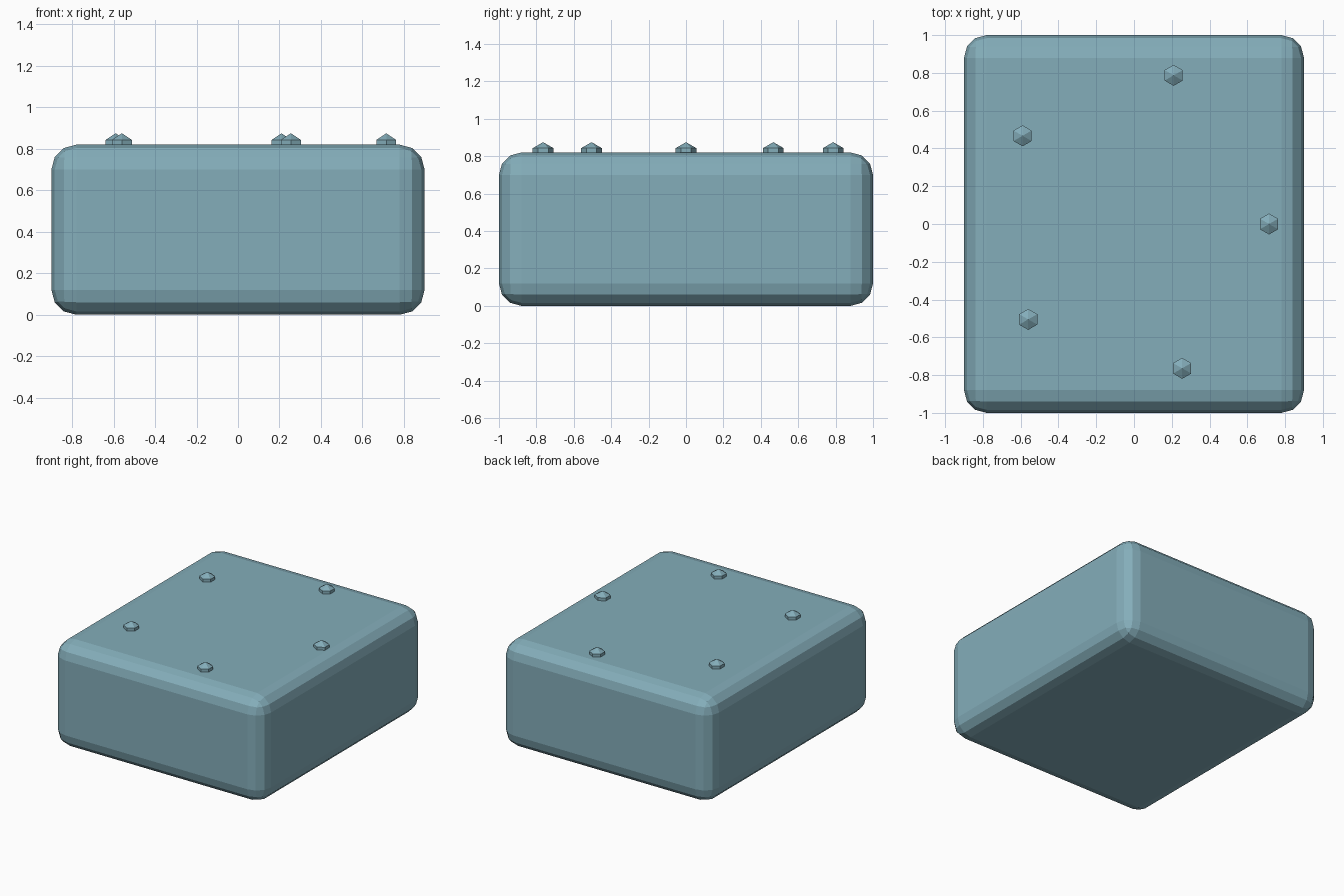
import bpy

if "Cube" in bpy.data.objects:
    bpy.data.objects.remove(bpy.data.objects["Cube"])

teal = bpy.data.materials.new("teal")
teal.diffuse_color = (0.23, 0.42, 0.49, 1)
teal.use_nodes = True
teal.node_tree.nodes["Principled BSDF"].inputs["Base Color"].default_value = teal.diffuse_color

# Rounded block
bpy.ops.mesh.primitive_cube_add(size=1, location=(0, 0, 0.41))
block = bpy.context.object
block.name = "block"
block.scale = (1.8, 2.0, 0.82)
bpy.ops.object.transform_apply(location=False, rotation=False, scale=True)
bevel = block.modifiers.new("rounded_edges", 'BEVEL')
bevel.width = 0.12
bevel.segments = 3
block.data.materials.append(teal)

# Low-poly studs scattered in a ring on the top face
studs = [(0.715, 0), (0.21, 0.787), (-0.59, 0.467), (-0.56, -0.505), (0.255, -0.764)]
for i, (x, y) in enumerate(studs, 1):
    bpy.ops.mesh.primitive_uv_sphere_add(segments=6, ring_count=3, radius=0.064,
                                         location=(x, y, 0.811))
    stud = bpy.context.object
    stud.name = f"stud_{i}"
    stud.data.materials.append(teal)
